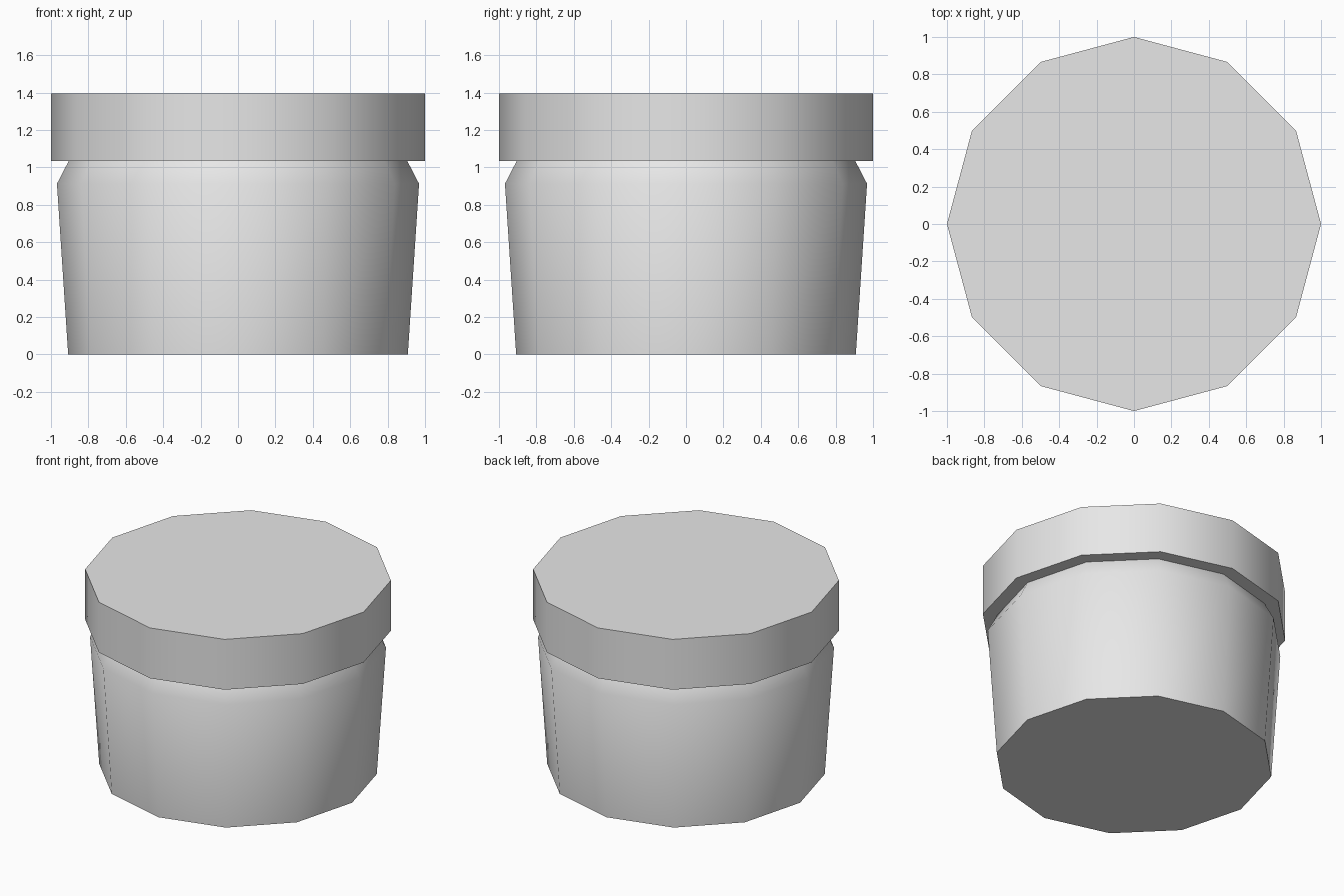
import bpy
import bmesh
from math import cos, sin, pi, radians

SIDES = 12

cube = bpy.data.objects.get("Cube")
if cube:
    bpy.data.objects.remove(cube, do_unlink=True)

grey = bpy.data.materials.new("light_grey")
grey.use_nodes = True
grey.diffuse_color = (0.8, 0.8, 0.8, 1)
bsdf = next(n for n in grey.node_tree.nodes if n.type == 'BSDF_PRINCIPLED')
bsdf.inputs["Base Color"].default_value = grey.diffuse_color


def turned_part(name, profile, cap_top):
    """Stack twelve-sided rings of (radius, height) and cap the ends."""
    bm = bmesh.new()
    rings = [[bm.verts.new((r * cos(2 * pi * i / SIDES), r * sin(2 * pi * i / SIDES), z))
              for i in range(SIDES)] for r, z in profile]
    for low, high in zip(rings, rings[1:]):
        for i in range(SIDES):
            j = (i + 1) % SIDES
            bm.faces.new((low[i], low[j], high[j], high[i]))
    bm.faces.new(rings[0][::-1])
    if cap_top:
        bm.faces.new(rings[-1])
    mesh = bpy.data.meshes.new(name)
    bm.to_mesh(mesh)
    bm.free()
    mesh.materials.append(grey)
    obj = bpy.data.objects.new(name, mesh)
    bpy.context.collection.objects.link(obj)
    bpy.ops.object.select_all(action='DESELECT')
    obj.select_set(True)
    bpy.context.view_layer.objects.active = obj
    bpy.ops.object.shade_smooth_by_angle(angle=radians(40))
    return obj


# Tapered body with a sloping shoulder, closed at the top by the lid
turned_part("jar_body", [(0.908, 0), (0.968, 0.912), (0.905, 1.034)], cap_top=False)

# Wide flat lid overhanging the shoulder
turned_part("jar_lid", [(1, 1.034), (1, 1.396)], cap_top=True)
